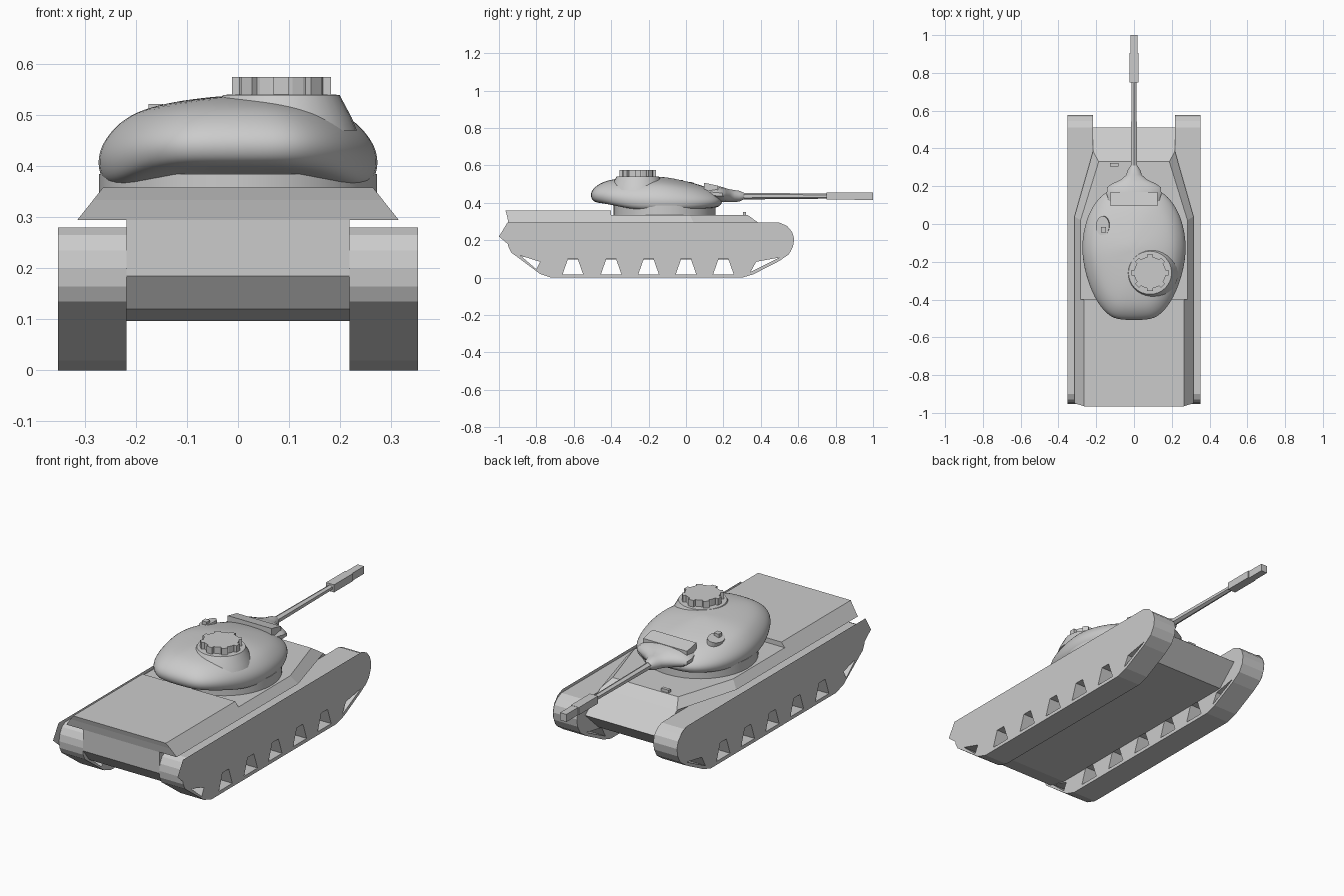
import bpy, bmesh, math
from mathutils import Vector

if "Cube" in bpy.data.objects:
    bpy.data.objects.remove(bpy.data.objects["Cube"])


def loft(name, rings, smooth=False, subsurf=0, cap=True):
    """Skin a list of equal-length point rings."""
    bm = bmesh.new()
    vs = [[bm.verts.new(p) for p in r] for r in rings]
    n = len(vs[0])
    for a, b in zip(vs, vs[1:]):
        for i in range(n):
            j = (i + 1) % n
            bm.faces.new((a[i], a[j], b[j], b[i]))
    if cap:
        bm.faces.new(vs[0])
        if len(vs) > 1:
            bm.faces.new(vs[-1])
    bmesh.ops.recalc_face_normals(bm, faces=bm.faces)
    me = bpy.data.meshes.new(name)
    bm.to_mesh(me)
    bm.free()
    ob = bpy.data.objects.new(name, me)
    bpy.context.collection.objects.link(ob)
    bpy.ops.object.select_all(action='DESELECT')
    bpy.context.view_layer.objects.active = ob
    ob.select_set(True)
    if subsurf:
        m = ob.modifiers.new("smooth", 'SUBSURF')
        m.levels = m.render_levels = subsurf
        bpy.ops.object.modifier_apply(modifier="smooth")
    if smooth:
        bpy.ops.object.shade_smooth_by_angle(angle=math.radians(40))
    return ob


def side_prism(name, profile, x0, x1):
    return loft(name, [[(x, y, z) for y, z in profile] for x in (x0, x1)])


def plan(half, z):
    """Mirror a right-hand (x, y) outline into a closed ring at height z."""
    return [(x, y, z) for x, y in half] + [(-x, y, z) for x, y in reversed(half)]


def box(name, x0, x1, y0, y1, z0, z1):
    return side_prism(name, [(y0, z0), (y1, z0), (y1, z1), (y0, z1)], x0, x1)


def disc(cx, cy, z, rx, ry=None, n=32):
    ry = ry or rx
    return [(cx + rx * math.cos(2 * math.pi * i / n),
             cy + ry * math.sin(2 * math.pi * i / n), z) for i in range(n)]


def oval(y, z, rx, rz, n=16):
    return [(rx * math.cos(2 * math.pi * (i + .5) / n), y,
             z + rz * math.sin(2 * math.pi * (i + .5) / n)) for i in range(n)]


# Tracks with openings between the wheels, and thin side skirts
track = [(-.72, 0), (.30, 0), (.36, .018), (.50, .09), (.55, .125), (.572, .165),
         (.578, .205), (.568, .24), (.545, .265), (.51, .28), (-.90, .28),
         (-.93, .265), (-.947, .235), (-.953, .20), (-.95, .165), (-.935, .135), (-.78, .02)]
skirt = [(-.87, .11), (.53, .11), (.56, .14), (.575, .18), (.578, .21), (.567, .245),
         (.54, .277), (.50, .294), (-.955, .294), (-1.0, .22)]
gaps = [[(c - .055, .018), (c + .055, .018), (c + .025, .103), (c - .025, .103)]
        for c in (-.605, -.4, -.2, 0, .2)]
gaps += [[(-.885, .118), (-.80, .045), (-.78, .085)],
         [(.345, .03), (.50, .108), (.375, .085)]]
for s, side in ((1, "right"), (-1, "left")):
    body = side_prism(side + "_track", track, s * .218, s * .353)
    for gap in gaps:
        cutter = side_prism("gap_cutter", gap, s * .1, s * .5)
        cutter.hide_render = True
        bpy.context.view_layer.objects.active = body
        m = body.modifiers.new("gap", 'BOOLEAN')
        m.operation, m.solver, m.object = 'DIFFERENCE', 'EXACT', cutter
        bpy.ops.object.modifier_apply(modifier="gap")
        bpy.data.objects.remove(cutter)
    loft(side + "_skirt", [[(s * .355, y, z) for y, z in skirt]])

# Lower hull tub with nose, upper hull and raised engine deck
side_prism("lower_hull", [(-.95, .296), (-.95, .185), (-.90, .12), (-.80, .097), (.40, .097),
                          (.51, .20), (.383, .296)], -.218, .218)
loft("upper_hull", [plan([(.315, -.95), (.315, .04), (.217, .385)], .295),
                    plan([(.283, -.958), (.283, .02), (.187, .33)], .335)])
loft("engine_deck", [plan([(.284, -.958), (.284, -.4)], .334),
                     plan([(.264, -.965), (.264, -.4)], .359)])
box("front_lamp", -.127, -.083, .305, .322, .33, .35)

# Turret ring and cast dome
loft("turret_ring", [disc(0, -.115, .33, .272, n=40), disc(0, -.115, .385, .272, n=40)], smooth=True)
half = [(.05, -.5), (.12, -.49), (.19, -.415), (.245, -.29), (.275, -.14), (.255, 0),
        (.21, .10), (.14, .175), (.05, .185)]
layers = [(.80, -.02), (.95, 0), (1.0, .16), (1.01, .36), (.97, .56), (.88, .75),
          (.76, .89), (.55, .97), (.28, 1.0), (.08, 1.0)]


def dome_ring(s, t):
    ring = []
    for x, y, _ in plan(half, 0):
        px, py = x * s * 1.02, -.14 + (y + .14) * s * 1.02
        top = .54 - max(0, py + .12) * .17
        low = .362 + .04 * min(1, max(0, (-.28 - py) / .17)) + .015 * max(0, py) / .18
        ring.append((px, py, low + t * (top - low) - .022 * t * abs(px) / .275))
    return ring


loft("turret_dome", [dome_ring(s, t) for s, t in layers], smooth=True, subsurf=2)

# Commander cupola with periscope blocks
cx, cy = .085, -.258
loft("cupola_base", [disc(cx, cy, z, r) for z, r in
                     ((.47, .148), (.495, .138), (.54, .114), (.541, .09))], smooth=True)
loft("cupola_hatch", [disc(cx, cy, .535, .084, n=24), disc(cx, cy, .575, .084, n=24)])
for i in range(8):
    a = math.pi * i / 4
    b = box("periscope", -.015, .015, .08, .097, .538, .575)
    b.location = (cx, cy, 0)
    b.rotation_euler.z = a

# Loader hatch and sight
hatch = loft("loader_hatch", [disc(0, 0, -.02, .036, .052, 20), disc(0, 0, .006, .036, .052, 20)])
hatch.location = (-.165, -.01, .499)
hatch.rotation_euler.y = -.25
box("roof_sight", -.175, -.147, -.045, -.017, .48, .522)

# Mantlet, its cover frame and the gun
loft("mantlet", [oval(*p) for p in ((.10, .45, .13, .045), (.16, .447, .148, .046),
                                    (.195, .444, .145, .041), (.215, .441, .115, .037),
                                    (.235, .438, .07, .035), (.26, .436, .042, .033),
                                    (.285, .436, .034, .029), (.31, .436, .018, .018))], smooth=True)
side_prism("mantlet_cover", [(.095, .47), (.17, .45), (.17, .492), (.095, .508)], -.125, .125)
loft("gun_barrel", [oval(.28, .436, .019, .018, 6), oval(.76, .436, .015, .0135, 6)])
box("bore_sleeve", -.023, .023, .75, .905, .417, .456)
box("muzzle", -.018, .018, .90, 1.0, .416, .455)
